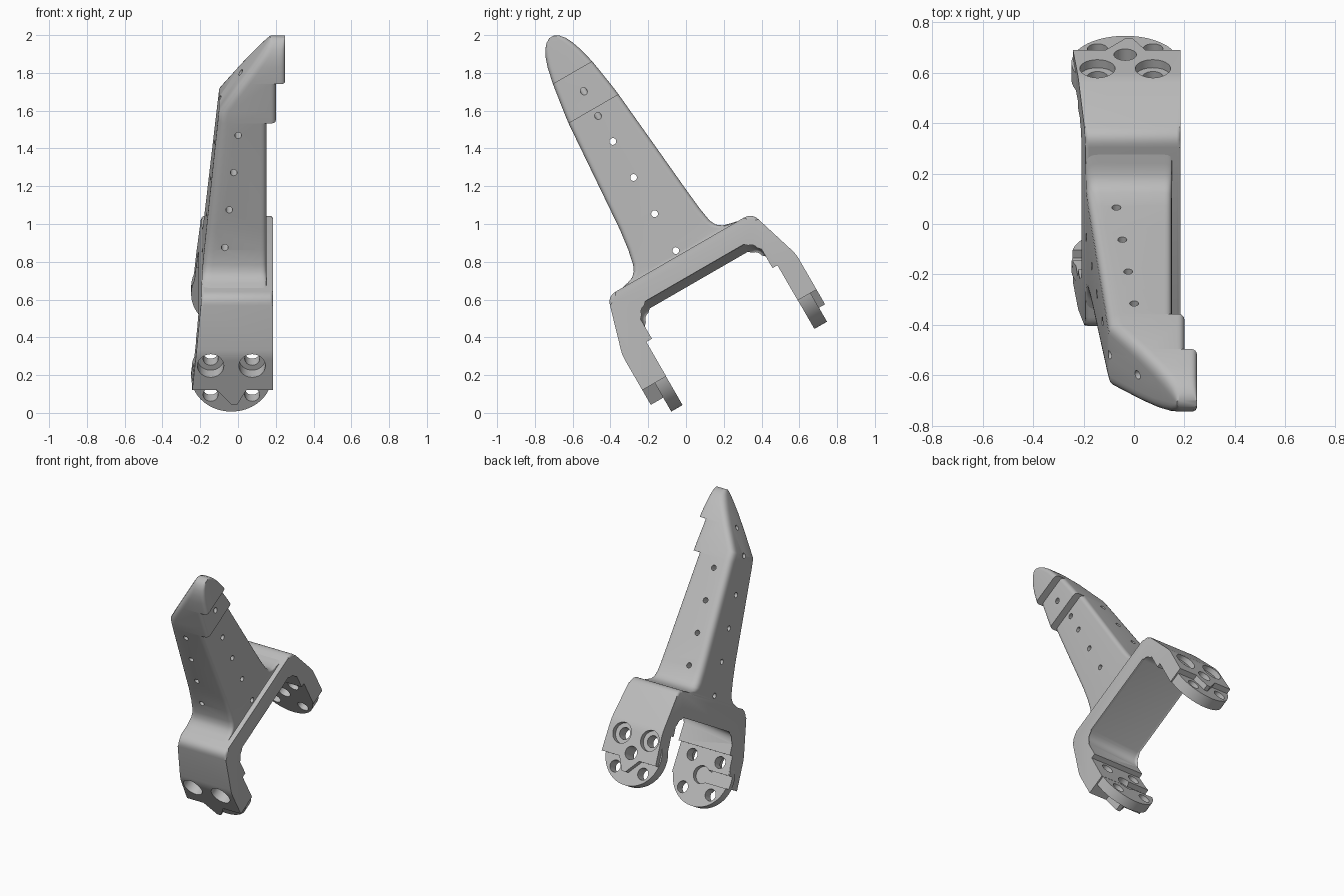
import bpy, bmesh, math
from mathutils import Matrix, Vector

cube = bpy.data.objects.get("Cube")
if cube:
    bpy.data.objects.remove(cube, do_unlink=True)

# Everything is modelled upright, then leaned over about the x axis
LEAN = Matrix.Rotation(math.radians(30), 4, 'X')
RIGHT = 0.185
HUB_X, HUB_Z, HUB_R = -0.035, 0.258, 0.213

grey = bpy.data.materials.new("light_grey")
grey.use_nodes = True
grey.diffuse_color = (0.5, 0.5, 0.5, 1)
grey.node_tree.nodes["Principled BSDF"].inputs["Base Color"].default_value = (0.5, 0.5, 0.5, 1)


def left_x(z):
    """Drafted left side, with the steep facet near the tip."""
    return max(-0.25 + 0.096 * (z - 0.14), -0.10 + 0.71 * (z - 1.70))


def rounded(corners, steps=6):
    """Polygon of (a, b, setback); a corner with a setback becomes an arc."""
    out = []
    for i, (a, b, s) in enumerate(corners):
        p = Vector((a, b))
        if s == 0:
            out.append(p)
            continue
        start, end = (p + (Vector(q[:2]) - p).normalized() * s
                      for q in (corners[i - 1], corners[(i + 1) % len(corners)]))
        for k in range(steps + 1):
            t = k / steps
            out.append(start * (1 - t) ** 2 + p * 2 * t * (1 - t) + end * t ** 2)
    return out


def loft(rings):
    """Skin a list of equal-length rings of points and cap both ends."""
    bm = bmesh.new()
    rows = [[bm.verts.new(p) for p in ring] for ring in rings]
    for low, high in zip(rows, rows[1:]):
        for i in range(len(low)):
            bm.faces.new((low[i - 1], low[i], high[i], high[i - 1]))
    bm.faces.new(rows[0])
    bm.faces.new(rows[-1])
    return bm


def finish(name, bm, cutter=False):
    bmesh.ops.remove_doubles(bm, verts=bm.verts, dist=0.0002)
    bmesh.ops.recalc_face_normals(bm, faces=bm.faces)
    bm.transform(LEAN)
    mesh = bpy.data.meshes.new(name)
    bm.to_mesh(mesh)
    bm.free()
    mesh.materials.append(grey)
    ob = bpy.data.objects.new(name, mesh)
    bpy.context.collection.objects.link(ob)
    if cutter:
        ob.hide_render = True
        ob.display_type = 'WIRE'
    return ob


def rod(name, start, end, radius, segments=24, cutter=True):
    start, end = Vector(start), Vector(end)
    axis = end - start
    bm = bmesh.new()
    bmesh.ops.create_cone(bm, cap_ends=True, segments=segments, radius1=radius,
                          radius2=radius, depth=axis.length)
    turn = Vector((0, 0, 1)).rotation_difference(axis).to_matrix().to_4x4()
    bm.transform(Matrix.Translation((start + end) / 2) @ turn)
    return finish(name, bm, cutter)


def carve(ob, cutters):
    for c in cutters:
        mod = ob.modifiers.new(c.name, 'BOOLEAN')
        mod.operation = 'DIFFERENCE'
        mod.solver = 'EXACT'
        mod.object = c
    bpy.context.view_layer.update()
    graph = bpy.context.evaluated_depsgraph_get()
    mesh = bpy.data.meshes.new_from_object(ob.evaluated_get(graph))
    ob.modifiers.clear()
    ob.data = mesh


# Arch: crossbar and two cranked legs in one profile
outline = rounded([
    (-0.14, 0.22, 0), (-0.14, 0.433, 0.03), (-0.05, 0.742, 0.05), (0.83, 0.742, 0.05),
    (0.925, 0.437, 0.03), (0.925, 0.22, 0), (0.81, 0.22, 0), (0.81, 0.435, 0),
    (0.78, 0.435, 0), (0.78, 0.62, 0.07), (0.04, 0.62, 0.07), (0.04, 0.43, 0),
    (0.006, 0.43, 0), (0.006, 0.22, 0)])
right_ring, left_ring = [], []
for y, z in outline:
    right_ring.append((RIGHT, y, z))
    underside = 0.03 < y < 0.79 and 0.5 < z < 0.7
    z -= 0.045 if underside else 0      # sloping underside
    left_ring.append((left_x(z), y, z))
bm = loft([right_ring, left_ring])
rim = [e for e in bm.edges if min(v.co.z for v in e.verts) > 0.45
       and (e.verts[0].co.x > 0) == (e.verts[1].co.x > 0)]
bmesh.ops.bevel(bm, geom=rim, offset=0.015, segments=3, profile=0.5,
                affect='EDGES', clamp_overlap=False)
arch = finish("arch", bm)
parts = [arch]

# Feet: a round disc and a pointed tongue on each leg, plus their bolt holes
foot_cutters = []
for side, inner, disc_face, pad_face, outside in (
        ("front", 0.005, -0.064, -0.14, -0.3), ("back", 0.811, 0.888, 0.925, 1.1)):
    disc = rod(side + "_disc", (HUB_X, inner, HUB_Z), (HUB_X, disc_face, HUB_Z), HUB_R, 72, False)
    point = [(-0.12, 0.23), (-0.035, 0.13), (-0.005, 0.13), (0.05, 0.23)]
    tongue = finish(side + "_tongue", loft(
        [[(x, y, z) for x, z in point] for y in (disc_face * 0.98 + inner * 0.02, pad_face)]))
    through = inner + (inner - disc_face) * 1.6
    holes = []
    for dx in (-0.11, 0.11):
        for dz in (-0.11, 0.11):
            x, z = HUB_X + dx, HUB_Z + dz
            holes.append(rod("bolt_cutter", (x, through, z), (x, outside, z), 0.04))
            if dz > 0:
                holes.append(rod("counterbore_cutter", (x, disc_face, z), (x, outside, z), 0.07, 32))
    if side == "back":
        holes.append(rod("centre_cutter", (HUB_X, through, HUB_Z), (HUB_X, outside, HUB_Z), 0.045))
    else:
        # Blind hub pocket with a slot open to one side
        floor = inner - 0.035
        holes.append(rod("hub_cutter", (HUB_X, floor, HUB_Z), (HUB_X, through, HUB_Z), 0.06, 32))
        bottom, top = HUB_Z - 0.042, HUB_Z + 0.042
        slot = [(-0.4, bottom), (HUB_X, bottom), (HUB_X, top), (-0.4, top)]
        holes.append(finish("slot_cutter", loft(
            [[(x, y, z) for x, z in slot] for y in (floor, through)]), True))
    for ob in (disc, tongue):
        carve(ob, holes)
        parts.append(ob)
    foot_cutters += holes
carve(arch, foot_cutters)

# Horn: rounded sections lofted upward as (height, front, back)
sections = [
    (0.73, -0.02, 0.80), (0.75, 0.075, 0.71), (0.762, 0.11, 0.665), (0.785, 0.134, 0.634),
    (0.82, 0.15, 0.617), (0.90, 0.167, 0.604), (1.015, 0.182, 0.592), (1.638, 0.228, 0.534),
    (1.70, 0.236, 0.526), (1.859, 0.26, 0.501), (1.95, 0.28, 0.478), (2.0, 0.297, 0.46),
    (2.04, 0.318, 0.44), (2.065, 0.34, 0.418), (2.08, 0.365, 0.393)]


def right_x(z):
    return 0.15 + 0.05 * (z > 1.638) + 0.05 * (z > 1.859)


rings = []
for z, front, back in sections:
    x0 = left_x(z)
    for x1 in sorted({right_x(z - 0.001), right_x(z + 0.001)}):
        soft = min(0.05, 0.4 * (back - front), 0.4 * (x1 - x0))
        ring = rounded([(x0, front, soft), (x1, front, soft * 0.6),
                        (x1, back, soft * 0.6), (x0, back, soft)])
        rings.append([(x, y, z) for x, y in ring])
horn = finish("horn", loft(rings))

# Small pin holes: four front to back, six side to side
pins = []
for i in range(4):
    x, z = -0.07 + 0.0235 * i, 0.913 + 0.218 * i
    pins.append(rod("pin_cutter", (x, -0.2, z), (x, 1, z), 0.018, 16))
MID = 0.383
for low, high in ((0.771, 0.771), (0.996, 0.996), (1.218, 1.218),
                  (1.438, 1.438), (1.574, 1.72), (1.747, 1.96)):
    pins.append(rod("pin_cutter", (0.2 + 0.1, MID, low - (high - low) * 0.3),
                    (-0.25, MID, high + (high - low) * 0.3), 0.018, 16))
carve(horn, pins)
parts.append(horn)

# Smooth curved surfaces, keep machined edges crisp
bpy.ops.object.select_all(action='DESELECT')
for ob in parts:
    ob.select_set(True)
bpy.context.view_layer.objects.active = horn
bpy.ops.object.shade_smooth_by_angle(angle=math.radians(32))
for ob in bpy.context.scene.objects:
    if ob.name.split(".")[0].endswith("_cutter"):
        ob.hide_set(True)
